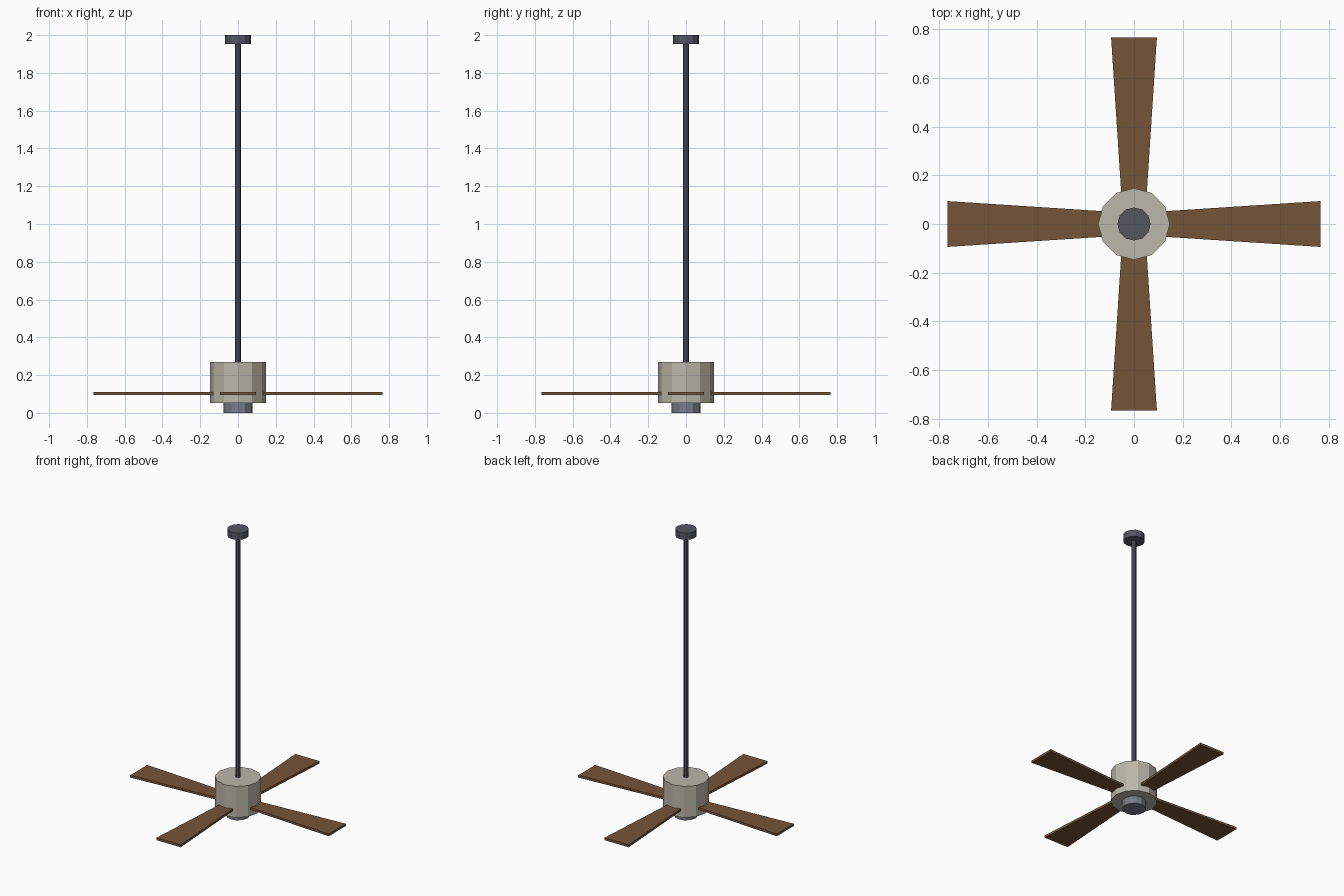
import bpy, bmesh, math
from mathutils import Matrix

if "Cube" in bpy.data.objects:
    bpy.data.objects.remove(bpy.data.objects["Cube"])


def material(name, rgb):
    m = bpy.data.materials.new(name)
    m.diffuse_color = (*rgb, 1)
    m.use_nodes = True
    m.node_tree.nodes["Principled BSDF"].inputs["Base Color"].default_value = m.diffuse_color
    return m


stone = material("warm_grey", (0.50, 0.475, 0.40))
wood = material("brown_wood", (0.18, 0.091, 0.040))
dark = material("dark_metal", (0.089, 0.095, 0.114))
steel = material("blue_grey_metal", (0.188, 0.209, 0.254))


def add_object(name, bm, mat):
    bmesh.ops.recalc_face_normals(bm, faces=bm.faces)
    me = bpy.data.meshes.new(name)
    bm.to_mesh(me)
    bm.free()
    me.materials.append(mat)
    ob = bpy.data.objects.new(name, me)
    bpy.context.collection.objects.link(ob)
    return ob


def cylinder(name, r, z0, z1, sides, mat):
    bm = bmesh.new()
    bmesh.ops.create_cone(bm, cap_ends=True, segments=sides, radius1=r, radius2=r,
                          depth=z1 - z0, matrix=Matrix.Translation((0, 0, (z0 + z1) / 2)))
    add_object(name, bm, mat)


# Central stack, from the floor up
cylinder("bottom_cap", 0.076, 0.0, 0.052, 12, steel)
cylinder("motor_housing", 0.147, 0.052, 0.27, 12, stone)
cylinder("down_rod", 0.015, 0.27, 1.955, 8, dark)
cylinder("ceiling_canopy", 0.068, 1.953, 2.0, 12, dark)

# Four flat blades that widen towards the tip
for i in range(4):
    bm = bmesh.new()
    outline = [(0.12, -0.052), (0.766, -0.094), (0.766, 0.094), (0.12, 0.052)]
    face = bm.faces.new([bm.verts.new((x, y, 0.095)) for x, y in outline])
    ext = bmesh.ops.extrude_face_region(bm, geom=[face])
    top = [v for v in ext["geom"] if isinstance(v, bmesh.types.BMVert)]
    bmesh.ops.translate(bm, verts=top, vec=(0, 0, 0.016))
    bm.transform(Matrix.Rotation(i * math.pi / 2, 4, 'Z'))
    add_object(f"blade_{i + 1}", bm, wood)
